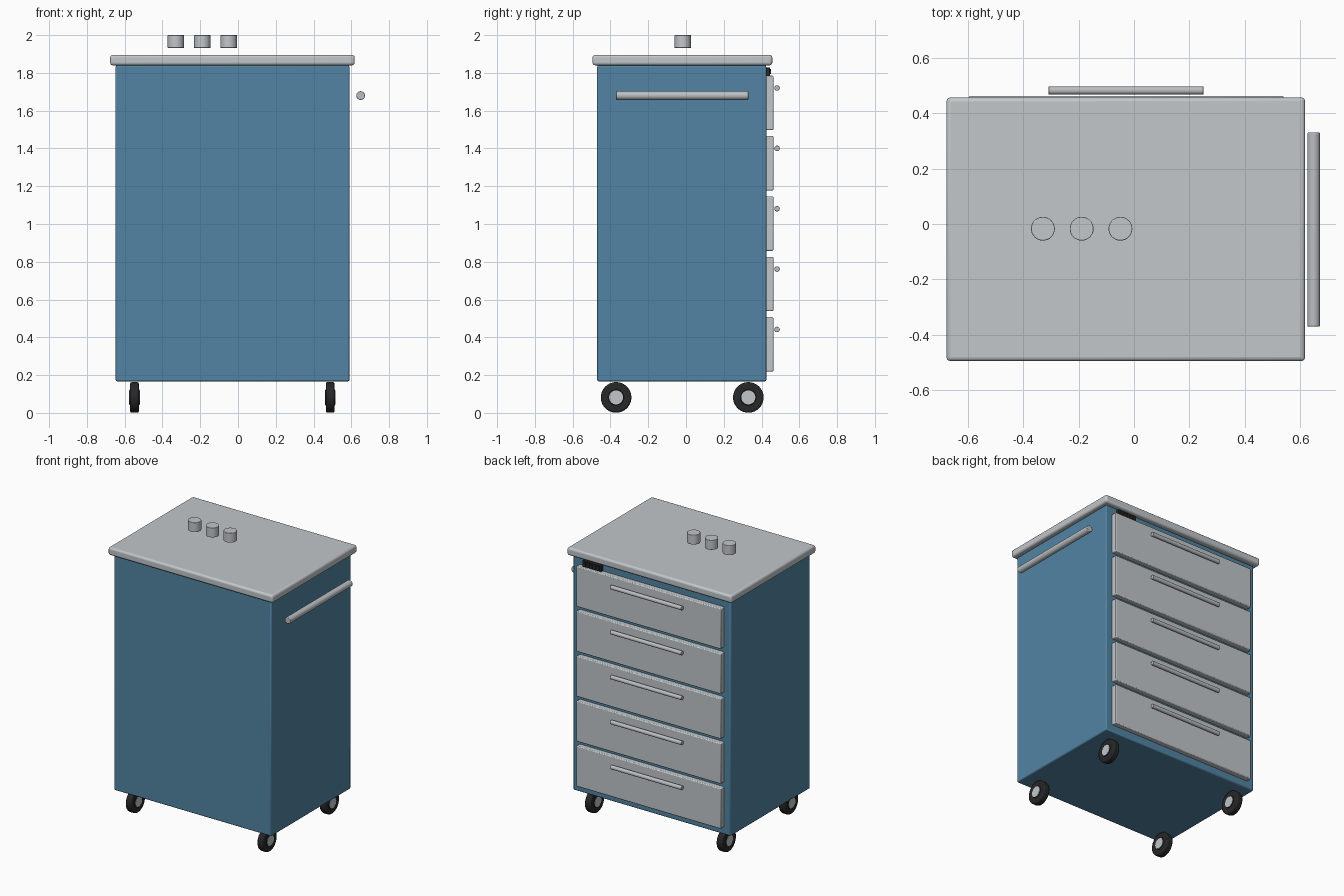
import bpy
import math

default = bpy.data.objects.get("Cube")
if default:
    bpy.data.objects.remove(default, do_unlink=True)


def material(name, colour, roughness=0.5):
    m = bpy.data.materials.new(name)
    m.use_nodes = True
    rgba = (*colour, 1)
    m.diffuse_color = rgba
    bsdf = m.node_tree.nodes["Principled BSDF"]
    bsdf.inputs["Base Color"].default_value = rgba
    bsdf.inputs["Roughness"].default_value = roughness
    return m


BLUE = material("cabinet blue", (0.085, 0.23, 0.37))
GREY = material("light grey", (0.54, 0.57, 0.59))
STEEL = material("handle steel", (0.50, 0.52, 0.54))
BLACK = material("rubber black", (0.02, 0.02, 0.022))


def finish(name, mat, bevel, segments):
    ob = bpy.context.object
    ob.name = name
    ob.data.materials.append(mat)
    if bevel:
        mod = ob.modifiers.new("soft edges", "BEVEL")
        mod.width = bevel
        mod.segments = segments
        mod.limit_method = "ANGLE"
    bpy.ops.object.shade_smooth_by_angle(angle=math.radians(35))
    return ob


def box(name, xs, ys, zs, mat, bevel=0.0, segments=2):
    spans = (xs, ys, zs)
    bpy.ops.mesh.primitive_cube_add(size=1, location=[sum(s) / 2 for s in spans])
    bpy.context.object.scale = [s[1] - s[0] for s in spans]
    bpy.ops.object.transform_apply(location=False, rotation=False, scale=True)
    return finish(name, mat, bevel, segments)


def rod(name, centre, radius, length, axis, mat, bevel=0.0, sides=32):
    turn = {"x": (0, math.pi / 2, 0), "y": (math.pi / 2, 0, 0), "z": (0, 0, 0)}[axis]
    bpy.ops.mesh.primitive_cylinder_add(vertices=sides, radius=radius, depth=length,
                                        location=centre, rotation=turn)
    return finish(name, mat, bevel, 2)


# Cabinet and worktop
box("cabinet_body", (-0.648, 0.59), (-0.47, 0.425), (0.167, 1.84), BLUE, 0.008)
box("worktop", (-0.677, 0.618), (-0.495, 0.457), (1.84, 1.895), GREY, 0.014, 3)

# Drawers with bar handles on the back side
for i in range(5):
    top = 1.785 - i * 0.3195
    box(f"drawer_{i + 1}", (-0.597, 0.541), (0.42, 0.463), (top - 0.288, top), GREY, 0.006)
    rod(f"drawer_handle_{i + 1}", (-0.029, 0.482, top - 0.065), 0.0145, 0.56, "x", STEEL, 0.002)

# Small keypad above the top drawer
box("keypad", (0.355, 0.505), (0.42, 0.445), (1.785, 1.828), BLACK, 0.003)
for i in range(5):
    x = 0.37 + i * 0.026
    box(f"keypad_button_{i + 1}", (x, x + 0.016), (0.44, 0.451), (1.793, 1.82), BLACK)

# Push bar on the left side
rod("push_bar", (0.649, -0.02, 1.68), 0.023, 0.70, "y", STEEL, 0.003)

# Three round pots over the worktop
for i in range(3):
    rod(f"pot_{i + 1}", (-0.329 + i * 0.14, -0.017, 1.966), 0.043, 0.068, "z", GREY, 0.002)

# Wheels: tyre, raised side wall and hub cap
for sx, x in (("right", -0.548), ("left", 0.488)):
    for sy, y in (("front", -0.37), ("back", 0.33)):
        c = (x, y, 0.082)
        rod(f"{sy}_{sx}_tyre", c, 0.081, 0.046, "x", BLACK, 0.008, 40)
        rod(f"{sy}_{sx}_side_wall", c, 0.042, 0.053, "x", BLACK, 0.003)
        rod(f"{sy}_{sx}_hub", c, 0.037, 0.056, "x", GREY)
